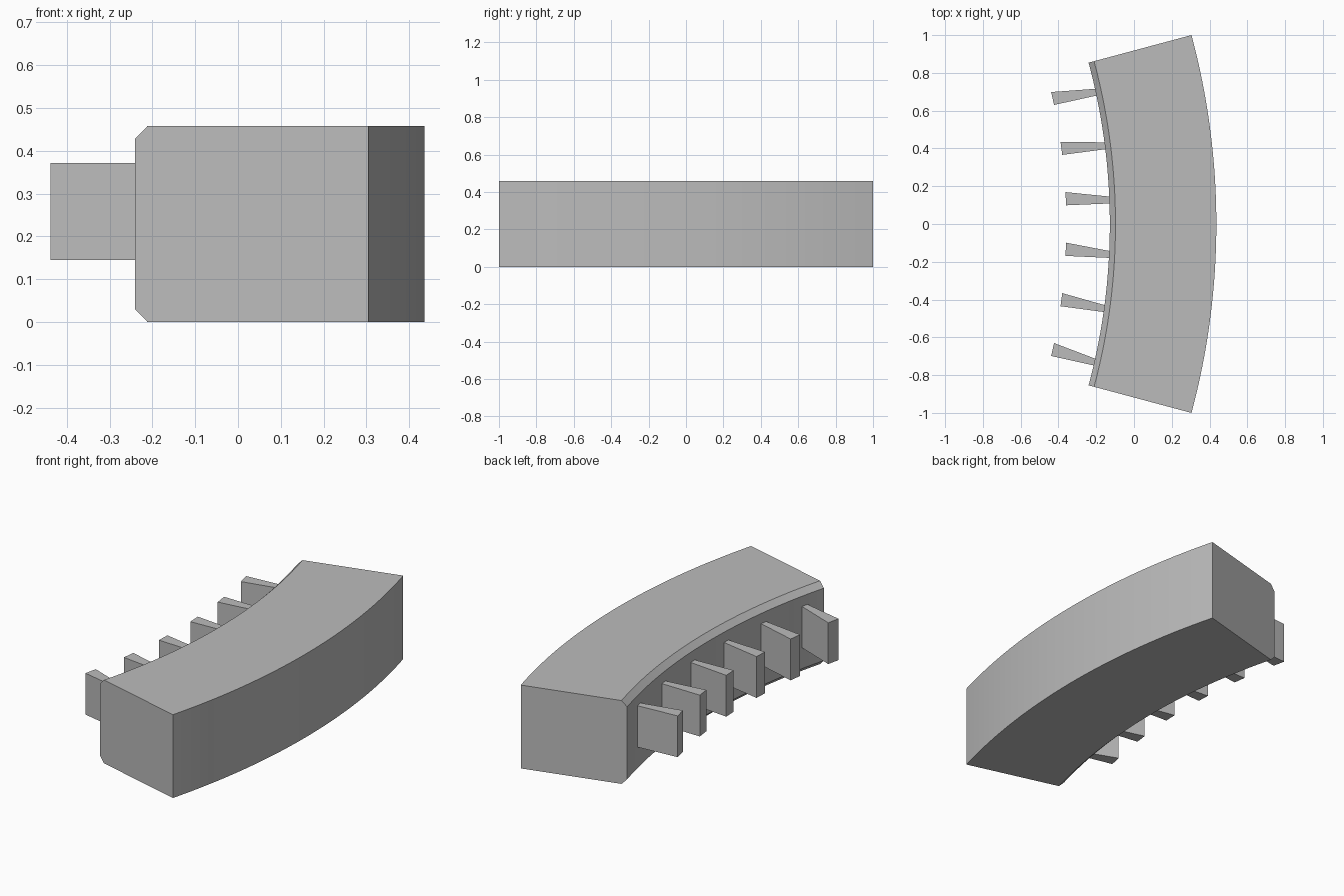
import bpy, bmesh, math
from mathutils import Vector, Matrix

cube = bpy.data.objects.get("Cube")
if cube:
    bpy.data.objects.remove(cube, do_unlink=True)

CENTRE = Vector((-3.428, 0, 0))      # axis of the ring the segment belongs to
HALF = math.radians(15)
R_IN, R_OUT = 3.30, 3.864
HEIGHT, BEVEL = 0.458, 0.03

grey = bpy.data.materials.new("plain grey")
grey.use_nodes = True
grey.diffuse_color = (0.5, 0.5, 0.5, 1)
grey.node_tree.nodes["Principled BSDF"].inputs["Base Color"].default_value = (0.5, 0.5, 0.5, 1)


def finish(name, bm):
    bmesh.ops.recalc_face_normals(bm, faces=bm.faces)
    mesh = bpy.data.meshes.new(name)
    bm.to_mesh(mesh)
    bm.free()
    mesh.materials.append(grey)
    obj = bpy.data.objects.new(name, mesh)
    bpy.context.collection.objects.link(obj)
    return obj


def polar(radius, angle, z):
    return CENTRE + Vector((radius * math.cos(angle), radius * math.sin(angle), z))


# Curved body: chamfered cross-section swept along the arc
profile = [(R_OUT, 0), (R_OUT, HEIGHT), (R_IN + BEVEL, HEIGHT),
           (R_IN, HEIGHT - BEVEL), (R_IN, BEVEL), (R_IN + BEVEL, 0)]
bm = bmesh.new()
start = bm.faces.new([bm.verts.new(polar(r, -HALF, z)) for r, z in profile])
end = bmesh.ops.spin(bm, geom=[start] + start.edges[:] + start.verts[:], cent=CENTRE,
                     axis=(0, 0, 1), angle=2 * HALF, steps=48, use_duplicate=False)
if start.is_valid and any(len(e.link_faces) > 2 for e in start.edges):
    bm.faces.remove(start)
elif not start.is_valid or all(len(e.link_faces) == 1 for e in bm.edges if e.is_boundary):
    bmesh.ops.holes_fill(bm, edges=[e for e in bm.edges if e.is_boundary])
body = finish("curved_body", bm)
bpy.context.view_layer.objects.active = body
body.select_set(True)
bpy.ops.object.shade_smooth_by_angle(angle=math.radians(30))
body.select_set(False)

# Wedge teeth on the inner face: wide tips, narrow roots set slightly askew
Z_LOW, Z_HIGH = 0.145, 0.372
TIP_R, TIP_HALF, ROOT_HALF = 3.07, 0.035, 0.018
SKEW = math.radians(-0.3)
for i in range(6):
    angle = math.radians(-12.5 + 5 * i)
    root_r = R_IN + 0.005
    outline = [(TIP_R, -TIP_HALF / TIP_R), (root_r, SKEW - ROOT_HALF / root_r),
               (root_r, SKEW + ROOT_HALF / root_r), (TIP_R, TIP_HALF / TIP_R)]
    bm = bmesh.new()
    base = bm.faces.new([bm.verts.new(polar(r, angle + a, Z_LOW)) for r, a in outline])
    top = bmesh.ops.extrude_face_region(bm, geom=[base], use_keep_orig=True)["geom"]
    bmesh.ops.translate(bm, vec=(0, 0, Z_HIGH - Z_LOW),
                        verts=[v for v in top if isinstance(v, bmesh.types.BMVert)])
    finish(f"tooth_{i + 1}", bm)
